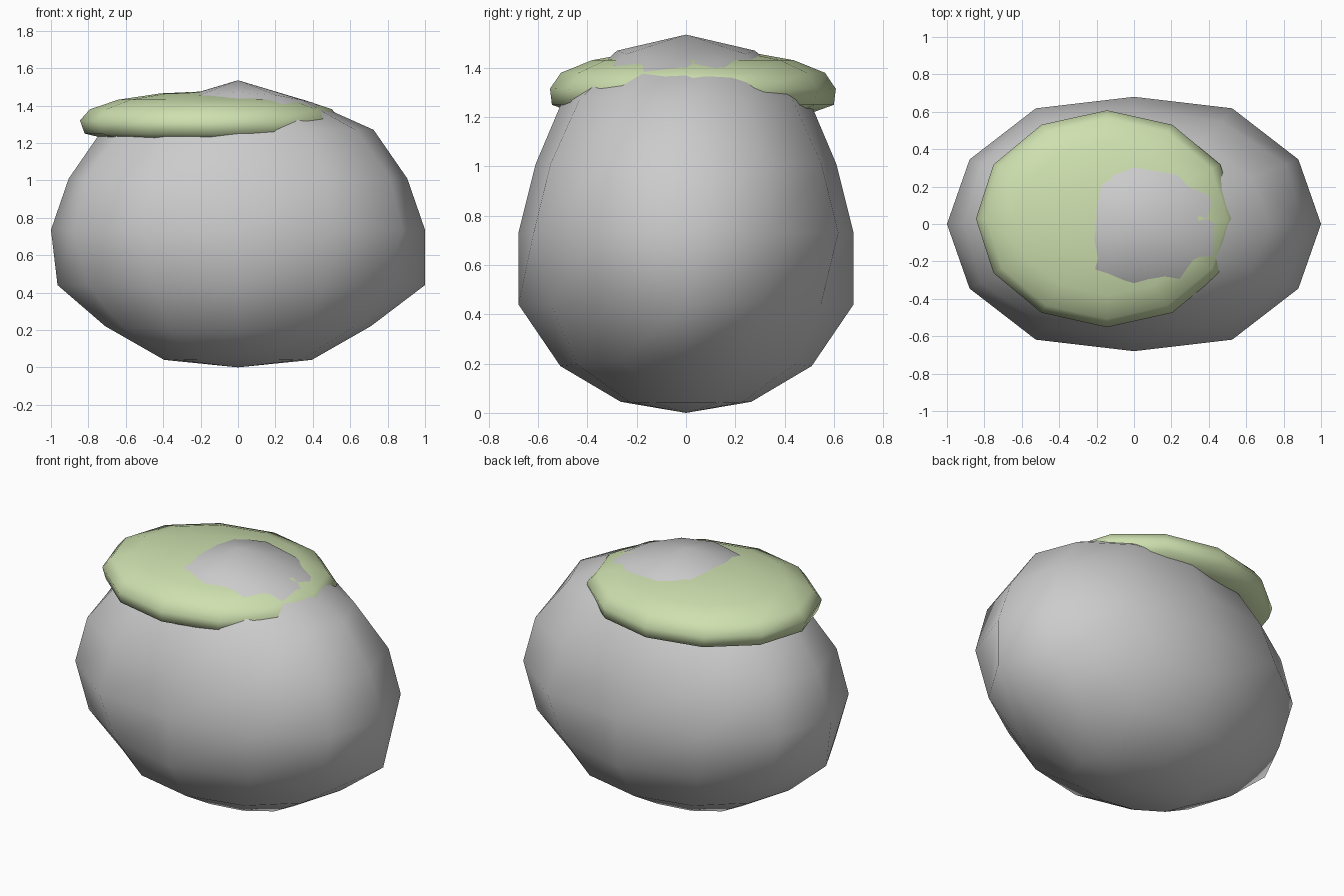
import bpy, bmesh
from math import sin, cos, pi

if "Cube" in bpy.data.objects:
    bpy.data.objects.remove(bpy.data.objects["Cube"])

SEG = 12


def ring_solid(name, rings, bottom, top, centre=(0, 0), warp=None):
    """Closed smooth body from elliptical rings (rx, ry, zx, zy) between two poles."""
    bm = bmesh.new()
    loops = []
    cx, cy = centre
    for i, (rx, ry, zx, zy) in enumerate(rings):
        loop = []
        for s in range(SEG):
            a = 2 * pi * s / SEG
            k = warp(i, s) if warp else 1.0
            z = zx * cos(a) ** 2 + zy * sin(a) ** 2
            loop.append(bm.verts.new((cx + rx * k * cos(a), cy + ry * k * sin(a), z)))
        loops.append(loop)
    low = bm.verts.new((cx, cy, bottom))
    high = bm.verts.new((cx, cy, top))
    for s in range(SEG):
        n = (s + 1) % SEG
        bm.faces.new((low, loops[0][n], loops[0][s]))
        bm.faces.new((high, loops[-1][s], loops[-1][n]))
        for a, b in zip(loops, loops[1:]):
            bm.faces.new((a[s], a[n], b[n], b[s]))
    for f in bm.faces:
        f.smooth = True
    mesh = bpy.data.meshes.new(name)
    bm.to_mesh(mesh)
    bm.free()
    obj = bpy.data.objects.new(name, mesh)
    bpy.context.collection.objects.link(obj)
    return obj


# Uneven boulder: bulges on the axes low down, on the diagonals higher up
def boulder_warp(ring, s):
    if ring == 2:
        if s == 6:
            return 0.965
        return 1.0 if s % 3 == 0 else 0.93
    if ring == 3:
        return (1.0, 1.015, 1.05)[min(s % 6, 6 - s % 6)] if s % 3 else 1.0
    if ring == 4:
        return 1.0 if s % 3 == 0 else 1.04
    return 1.0


boulder = ring_solid("boulder", [
    (0.395, 0.265, 0.04, 0.045),
    (0.71, 0.51, 0.22, 0.19),
    (1.00, 0.68, 0.44, 0.44),
    (1.00, 0.68, 0.735, 0.73),
    (0.905, 0.61, 1.01, 1.01),
    (0.725, 0.50, 1.27, 1.27),
    (0.40, 0.28, 1.415, 1.47),
], 0.0, 1.535, warp=boulder_warp)

# Flattened moss cap, shifted to the left
moss_cap = ring_solid("moss_cap", [
    (0.30, 0.25, 1.205, 1.205),
    (0.55, 0.46, 1.22, 1.21),
    (0.675, 0.572, 1.25, 1.25),
    (0.70, 0.58, 1.32, 1.315),
    (0.647, 0.536, 1.38, 1.38),
    (0.495, 0.41, 1.431, 1.431),
    (0.268, 0.222, 1.465, 1.465),
], 1.20, 1.477, centre=(-0.145, 0.028))

moss = bpy.data.materials.new("moss")
moss.diffuse_color = (0.62, 0.75, 0.43, 1)
moss.use_nodes = True
moss.node_tree.nodes["Principled BSDF"].inputs["Base Color"].default_value = moss.diffuse_color
moss_cap.data.materials.append(moss)
